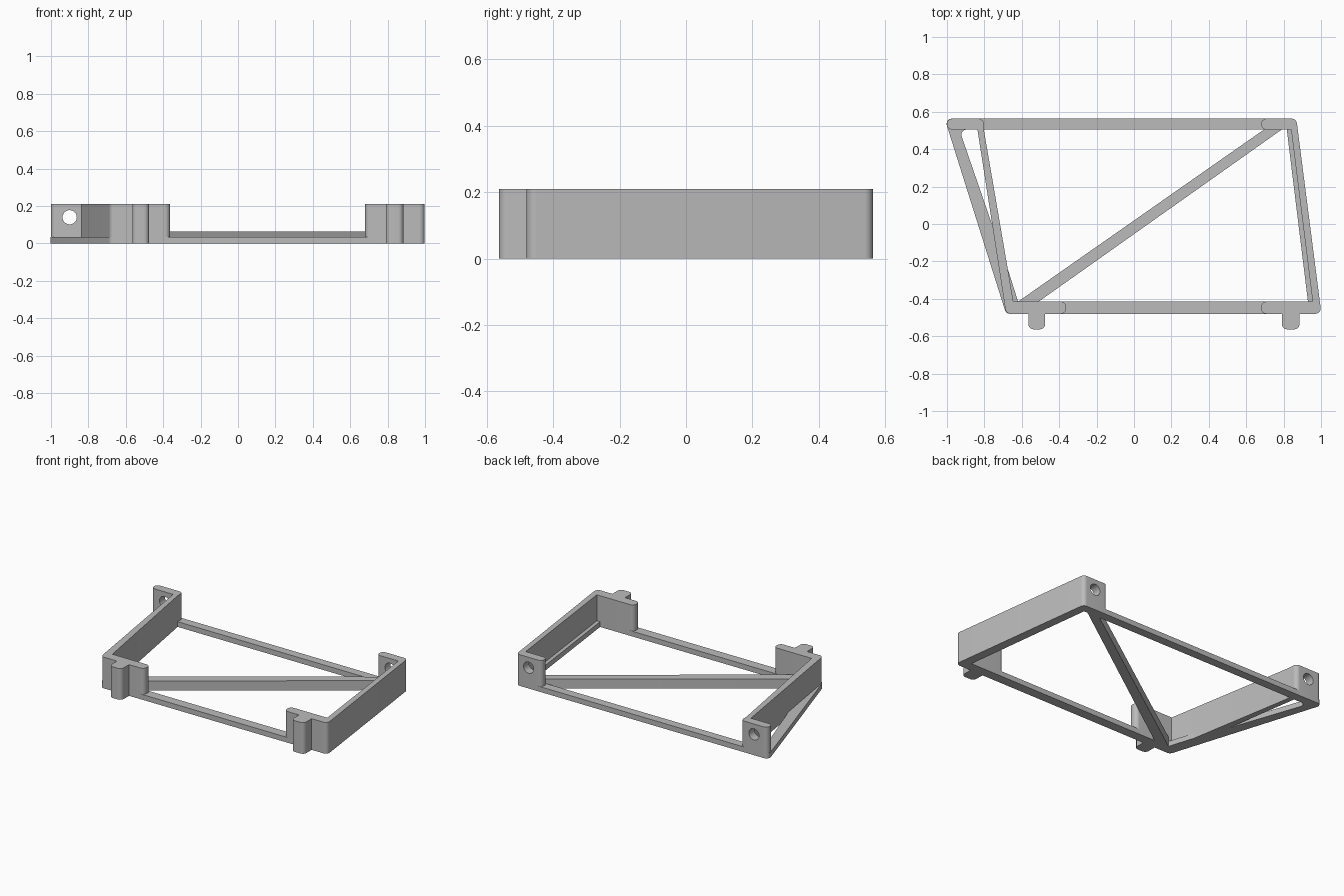
import bpy
import bmesh
import math
from mathutils import Vector

cube = bpy.data.objects.get("Cube")
if cube:
    bpy.data.objects.remove(cube, do_unlink=True)

grey = bpy.data.materials.new("light_grey_plastic")
grey.use_nodes = True
colour = (0.5, 0.5, 0.5, 1)
grey.diffuse_color = colour
grey.node_tree.nodes["Principled BSDF"].inputs["Base Color"].default_value = colour

HEIGHT, BAR = 0.21, 0.035
BACK, BACK_IN, FRONT_IN, FRONT, PEG = 0.563, 0.505, -0.415, -0.48, -0.563
R = 0.028


def rounded(outline, steps=8):
    """Outline of (x, y) or (x, y, radius) corners, with the radii turned into arcs."""
    points = []
    for i, corner in enumerate(outline):
        p = Vector(corner[:2])
        if len(corner) == 2:
            points.append(p)
            continue
        u = (Vector(outline[i - 1][:2]) - p).normalized()
        v = (Vector(outline[(i + 1) % len(outline)][:2]) - p).normalized()
        half, r = u.angle(v) / 2, corner[2]
        centre = p + (u + v).normalized() * r / math.sin(half)
        a = p + u * r / math.tan(half) - centre
        b = p + v * r / math.tan(half) - centre
        for k in range(steps + 1):
            points.append(centre + a.lerp(b, k / steps).normalized() * r)
    return points


def prism(name, outline, bottom, top):
    bm = bmesh.new()
    face = bm.faces.new([bm.verts.new((p.x, p.y, bottom)) for p in rounded(outline)])
    extruded = bmesh.ops.extrude_face_region(bm, geom=[face])["geom"]
    verts = [g for g in extruded if isinstance(g, bmesh.types.BMVert)]
    bmesh.ops.translate(bm, verts=verts, vec=(0, 0, top - bottom))
    bmesh.ops.recalc_face_normals(bm, faces=bm.faces)
    mesh = bpy.data.meshes.new(name)
    bm.to_mesh(mesh)
    bm.free()
    mesh.materials.append(grey)
    obj = bpy.data.objects.new(name, mesh)
    bpy.context.collection.objects.link(obj)
    return obj


def activate(obj):
    bpy.ops.object.select_all(action="DESELECT")
    obj.select_set(True)
    bpy.context.view_layer.objects.active = obj


def cut(obj, cutter, keep=False):
    mod = obj.modifiers.new("cut", "BOOLEAN")
    mod.operation, mod.solver, mod.object = "DIFFERENCE", "EXACT", cutter
    activate(obj)
    bpy.ops.object.modifier_apply(modifier=mod.name)
    if not keep:
        bpy.data.objects.remove(cutter, do_unlink=True)


def peg(x0, x1):
    return [(x0, FRONT), (x0, PEG, R), (x1, PEG, R), (x1, FRONT)]


# Tall brackets: back tab, slanted wall, front tab and peg in one profile
left_bracket = prism("left_bracket", [
    (-1, BACK_IN, R), (-0.837, BACK_IN), (-0.684, FRONT, R),
    *peg(-0.565, -0.475),
    (-0.363, FRONT, R), (-0.363, FRONT_IN, R), (-0.645, FRONT_IN),
    (-0.803, BACK_IN), (-0.803, BACK, R), (-1, BACK, R)], 0, HEIGHT)
right_bracket = prism("right_bracket", [
    (0.68, BACK_IN, R), (0.68, BACK, R), (0.868, BACK, R), (1.002, FRONT, R),
    *reversed(peg(0.79, 0.885)),
    (0.68, FRONT, R), (0.68, FRONT_IN, R), (0.955, FRONT_IN),
    (0.84, BACK_IN)], 0, HEIGHT)

# Screw holes through the back tabs
for bracket, x in ((left_bracket, -0.9), (right_bracket, 0.778)):
    bpy.ops.mesh.primitive_cylinder_add(
        vertices=32, radius=0.038, depth=0.3,
        location=(x, 0.53, 0.14), rotation=(math.pi / 2, 0, 0))
    cut(bracket, bpy.context.object)

# Diagonal brace, taller than the flat bars
brace = prism("diagonal_brace", [
    (-0.62, FRONT_IN), (-0.51, FRONT_IN), (0.79, BACK_IN), (0.695, BACK_IN)],
    0, 0.065)

# Flat base frame with its two openings
base = prism("base_frame", [
    (-1.012, BACK, R), (0.868, BACK, R), (1.002, FRONT, R), (-0.684, FRONT, R)],
    0, BAR)
cut(base, prism("side_opening", [
    (-0.934, BACK_IN, R), (-0.837, BACK_IN), (-0.753, -0.02)], -0.1, 0.1))
cut(base, prism("main_opening", [
    (-0.62, FRONT_IN), (0.93, FRONT_IN), (0.817, BACK_IN),
    (-0.803, BACK_IN), (-0.678, -0.23)], -0.1, 0.1))
for bracket in (left_bracket, right_bracket):
    cut(base, bracket, keep=True)

for obj in (left_bracket, right_bracket, brace, base):
    activate(obj)
    bpy.ops.object.shade_smooth_by_angle(angle=math.radians(35))
